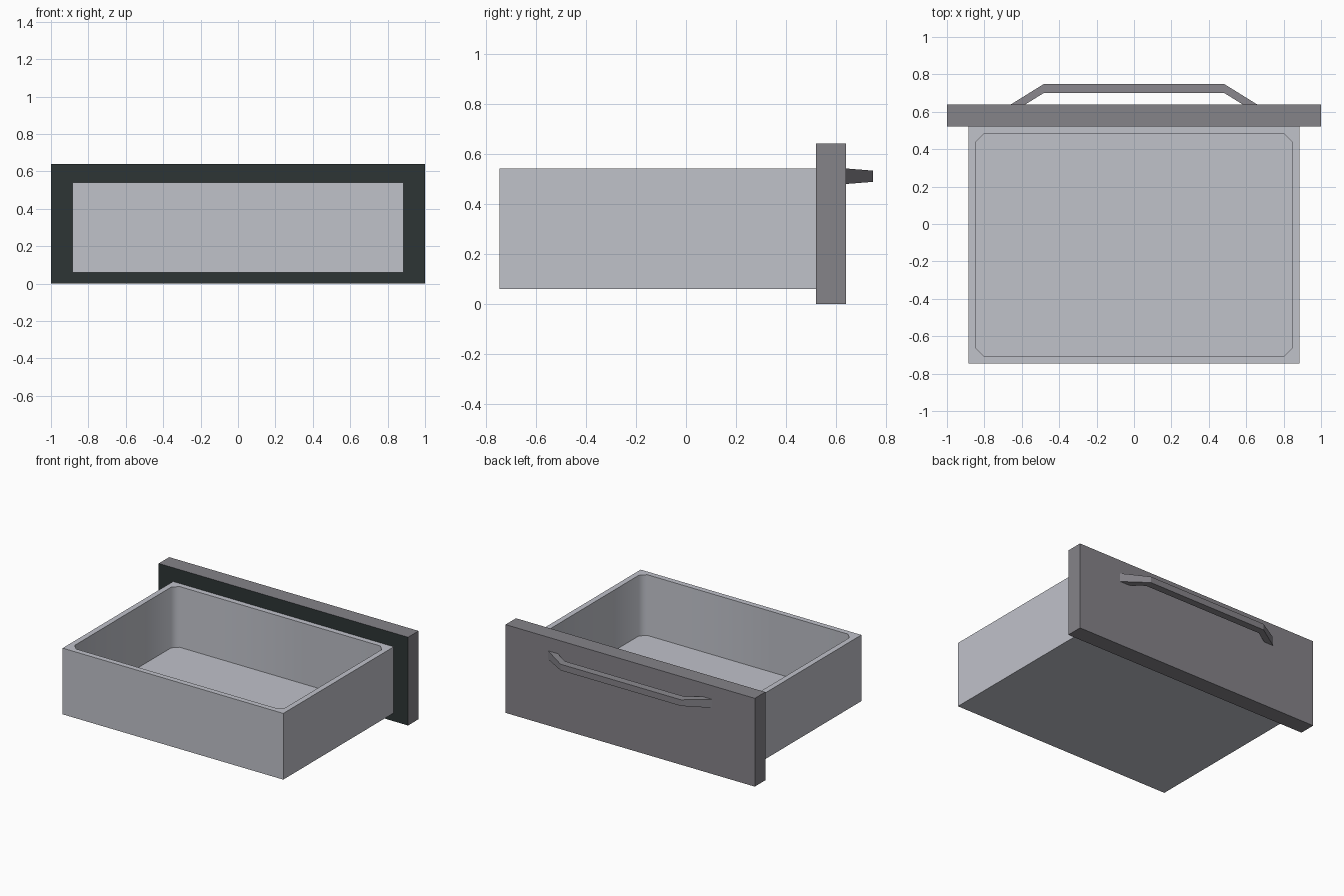
import bpy
import bmesh
import math

cube = bpy.data.objects.get("Cube")
if cube:
    bpy.data.objects.remove(cube, do_unlink=True)


def material(name, rgb):
    mat = bpy.data.materials.new(name)
    mat.use_nodes = True
    color = (*rgb, 1)
    mat.diffuse_color = color
    mat.node_tree.nodes["Principled BSDF"].inputs["Base Color"].default_value = color
    return mat


tray_grey = material("light_grey", (0.527, 0.539, 0.59))
panel_grey = material("mid_grey", (0.235, 0.227, 0.25))
backing_dark = material("dark_green_grey", (0.026, 0.036, 0.036))


def box(low, high):
    """Bmesh box between two opposite corners."""
    bm = bmesh.new()
    bmesh.ops.create_cube(bm, size=1)
    for v in bm.verts:
        v.co = [a if c < 0 else b for c, a, b in zip(v.co, low, high)]
    bm.normal_update()
    return bm


def finish(name, bm, *mats):
    bmesh.ops.recalc_face_normals(bm, faces=bm.faces)
    mesh = bpy.data.meshes.new(name)
    bm.to_mesh(mesh)
    bm.free()
    for mat in mats:
        mesh.materials.append(mat)
    obj = bpy.data.objects.new(name, mesh)
    bpy.context.collection.objects.link(obj)
    return obj


# Tray: hollow box with cut inner corners
WALL = 0.04
bm = box((-0.885, -0.745, 0.06), (0.885, 0.52, 0.54))
top = max(bm.faces, key=lambda f: f.calc_center_median().z)
bmesh.ops.inset_region(bm, faces=[top], thickness=WALL, use_even_offset=True)
cavity = bmesh.ops.extrude_discrete_faces(bm, faces=[top])["faces"][0]
for v in cavity.verts:
    v.co.z = 0.06 + WALL
inner_edges = [e for e in bm.edges
               if abs(e.verts[0].co.z - e.verts[1].co.z) > 0.1
               and abs(e.verts[0].co.x) < 0.86]
bmesh.ops.bevel(bm, geom=inner_edges, offset=WALL, segments=1,
                affect='EDGES', profile=0.5)
tray = finish("drawer_tray", bm, tray_grey)
bpy.ops.object.select_all(action='DESELECT')
tray.select_set(True)
bpy.context.view_layer.objects.active = tray
bpy.ops.object.shade_smooth_by_angle(angle=math.radians(50))

# Face panel, dark on the side towards the tray
bm = box((-1, 0.52, 0), (1, 0.64, 0.64))
for f in bm.faces:
    f.material_index = int(f.normal.y < -0.5)
finish("drawer_panel", bm, panel_grey, backing_dark)

# Pull handle: bent bar that tapers away from the panel
outer = [(-0.657, 0.64), (-0.483, 0.748), (0.483, 0.748), (0.657, 0.64)]
inner = [(-0.58, 0.64), (-0.483, 0.70), (0.483, 0.70), (0.58, 0.64)]
bm = bmesh.new()
rings = []
for a, b in zip(outer, inner):
    ring = []
    for (x, y), side in ((a, -1), (a, 1), (b, 1), (b, -1)):
        half = 0.031 - 0.08 * (y - 0.64)
        ring.append(bm.verts.new((x, y, 0.51 + side * half)))
    rings.append(ring)
for r, s in zip(rings, rings[1:]):
    for i in range(4):
        j = (i + 1) % 4
        bm.faces.new((r[i], r[j], s[j], s[i]))
bm.faces.new(rings[0])
bm.faces.new(rings[-1])
finish("pull_handle", bm, panel_grey)
